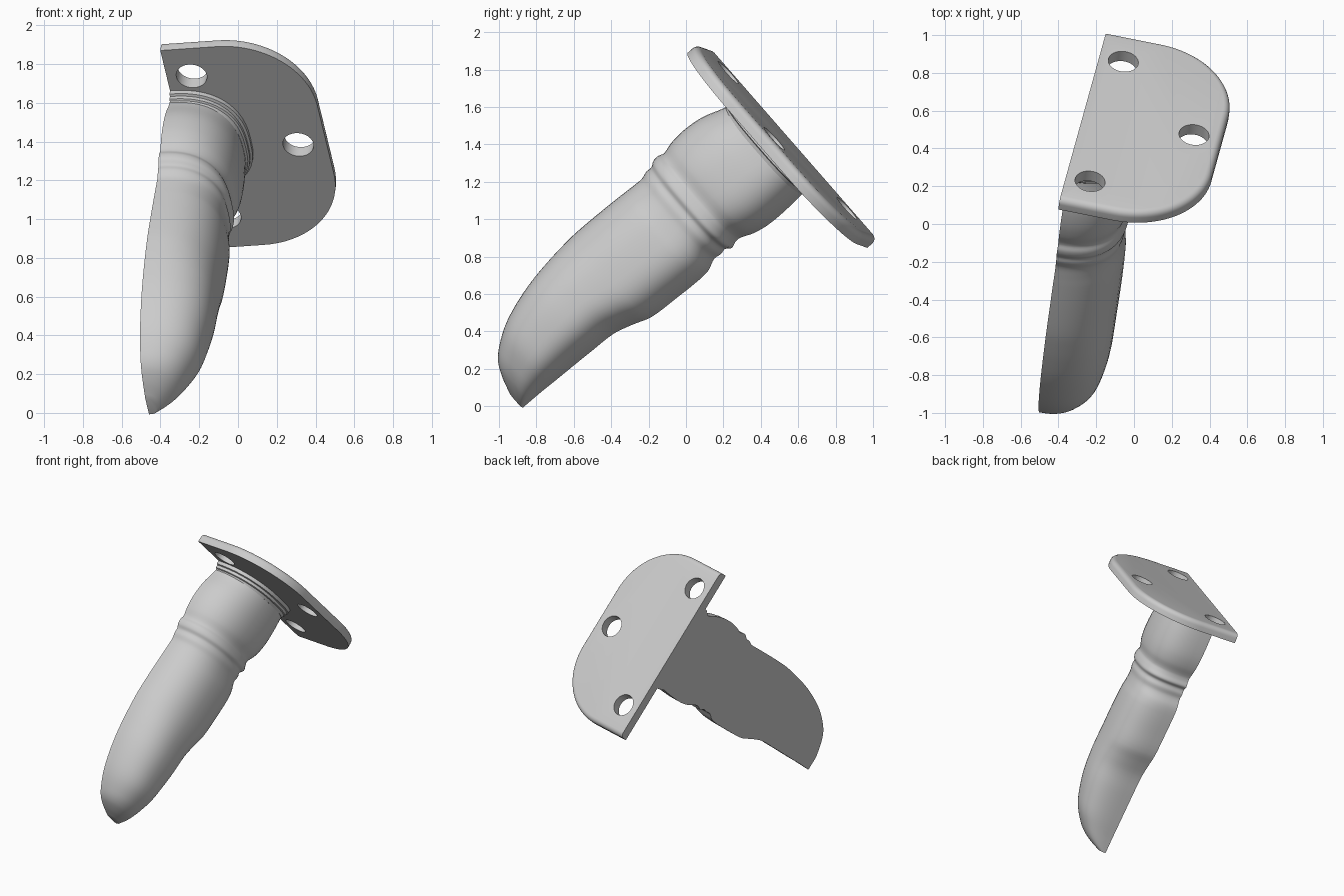
import bpy, bmesh, math
from mathutils import Vector, Matrix

cube = bpy.data.objects.get("Cube")
if cube:
    bpy.data.objects.remove(cube)

# Single grey finish
grey = bpy.data.materials.new("plain_grey")
grey.use_nodes = True
grey.diffuse_color = (0.6, 0.6, 0.6, 1)
grey.node_tree.nodes["Principled BSDF"].inputs["Base Color"].default_value = grey.diffuse_color

# Tilted frame: local x leaves the flat cut side, y runs along the plate, z is the plate normal
side = Vector((0.979, -0.194, 0.068)).normalized()
along = Vector((0.18, 0.647, -0.741))
along = (along - side * along.dot(side)).normalized()
normal = side.cross(along)
frame = Matrix((side, along, normal)).transposed().to_4x4()
frame.translation = (-0.27, 0.575, 1.405)


def finish(bm, name, angle=35):
    bmesh.ops.recalc_face_normals(bm, faces=bm.faces[:])
    mesh = bpy.data.meshes.new(name)
    bm.to_mesh(mesh)
    bm.free()
    obj = bpy.data.objects.new(name, mesh)
    bpy.context.collection.objects.link(obj)
    obj.data.materials.append(grey)
    obj.matrix_world = frame
    select(obj)
    bpy.ops.object.shade_smooth_by_angle(angle=math.radians(angle))
    return obj


def select(obj):
    bpy.ops.object.select_all(action='DESELECT')
    obj.select_set(True)
    bpy.context.view_layer.objects.active = obj


def section(bm, depth, low, high, width, count=28):
    """Half-round cross-section, squarer towards the underside."""
    mid = low + (high - low) * 0.55
    ring = []
    for i in range(count + 1):
        t = math.pi * i / count
        c, s = math.cos(t), max(math.sin(t), 0)
        power = 0.85 if c > 0 else 0.68
        reach = mid - low if c > 0 else high - mid
        v = mid - math.copysign(abs(c) ** power, c) * reach
        ring.append(bm.verts.new((width * s ** power, v, -depth)))
    return ring


def loft(name, stations):
    bm = bmesh.new()
    rings = [section(bm, *s) for s in stations]
    for a, b in zip(rings, rings[1:]):
        for i in range(len(a)):
            j = (i + 1) % len(a)
            bm.faces.new((a[i], a[j], b[j], b[i]))
    bm.faces.new(rings[0])
    bm.faces.new(rings[-1])
    return finish(bm, name)


def smooth_stations(keys, steps=4):
    """Hermite interpolation of the station values over depth."""
    pts = [Vector(k) for k in keys]
    last = len(pts) - 1
    slopes = []
    for i in range(len(pts)):
        a, b = pts[max(i - 1, 0)], pts[min(i + 1, last)]
        slopes.append((b - a) / (b[0] - a[0]))
    out = []
    for i in range(last):
        a, b = pts[i], pts[i + 1]
        h = b[0] - a[0]
        for k in range(steps):
            t = k / steps
            p = (a * (2 * t**3 - 3 * t**2 + 1) + b * (3 * t**2 - 2 * t**3)
                 + slopes[i] * h * (t**3 - 2 * t**2 + t)
                 + slopes[i + 1] * h * (t**3 - t**2))
            p[0] = a[0] + h * t
            out.append(tuple(p))
    return out + [tuple(pts[-1])]


# Handle: depth below plate, upper edge, lower edge, width
handle_keys = [
    (0.05, -.37, .23, .32), (0.14, -.385, .235, .325), (0.27, -.43, .24, .335),
    (0.39, -.445, .235, .335), (0.48, -.44, .215, .325), (0.55, -.425, .185, .305),
    (0.585, -.435, .185, .315), (0.62, -.432, .195, .32), (0.65, -.415, .175, .305),
    (0.685, -.415, .18, .31), (0.73, -.403, .175, .305), (0.79, -.405, .2, .31),
    (0.86, -.41, .205, .32), (1.03, -.42, .195, .325), (1.19, -.425, .18, .325),
    (1.29, -.42, .143, .325), (1.4, -.41, .11, .325), (1.54, -.39, .1, .32),
    (1.68, -.355, .092, .3), (1.8, -.31, .086, .27), (1.9, -.25, .08, .215),
    (1.96, -.195, .078, .165), (2.0, -.12, .077, .11), (2.03, -.03, .076, .05)]
loft("handle", smooth_stations(handle_keys))

# Stepped collar where the handle meets the plate
collar = [(depth, -.375 - grow, .235 + grow * 0.5, .323 + grow)
          for depth, grow in ((0.05, .035), (0.095, .035), (0.1, .022),
                              (0.12, .022), (0.125, .012), (0.145, .004))]
loft("collar", collar)

# Mounting plate: straight on the cut side, two large rounded corners
HALF, WIDE, CORNER, THICK = 0.69, 0.745, 0.45, 0.07
outline = [(0, -HALF)]
for start, sign in ((-90, -1), (0, 1)):
    for i in range(25):
        a = math.radians(start + 90 * i / 24)
        outline.append((WIDE - CORNER + CORNER * math.cos(a),
                        sign * (HALF - CORNER) + CORNER * math.sin(a)))
outline.append((0, HALF))
bm = bmesh.new()
base = bm.faces.new([bm.verts.new((x, y, -THICK)) for x, y in outline])
grown = bmesh.ops.extrude_face_region(bm, geom=[base], use_keep_orig=True)
top = [g for g in grown["geom"] if isinstance(g, bmesh.types.BMVert)]
bmesh.ops.translate(bm, verts=top, vec=(0, 0, THICK))
rim = [e for e in bm.edges
       if all(v.co.z > -0.001 for v in e.verts) and any(v.co.x > 0.001 for v in e.verts)]
bmesh.ops.bevel(bm, geom=rim, offset=0.035, segments=5, profile=0.5, affect='EDGES')
plate = finish(bm, "mounting_plate")

# Screw holes
for x, y in ((0.13, -0.5), (0.13, 0.48), (0.597, 0.02)):
    bm = bmesh.new()
    bmesh.ops.create_cone(bm, cap_ends=True, segments=40, radius1=0.08, radius2=0.08,
                          depth=0.4, matrix=Matrix.Translation((x, y, 0)))
    cutter = finish(bm, "hole_cutter")
    cutter.hide_render = True
    cut = plate.modifiers.new("screw_hole", 'BOOLEAN')
    cut.operation = 'DIFFERENCE'
    cut.solver = 'EXACT'
    cut.object = cutter
    select(plate)
    bpy.ops.object.modifier_move_to_index(modifier=cut.name, index=0)
    bpy.ops.object.modifier_apply(modifier=cut.name)
    bpy.data.objects.remove(cutter)
select(plate)
bpy.ops.object.shade_smooth_by_angle(angle=math.radians(35))
